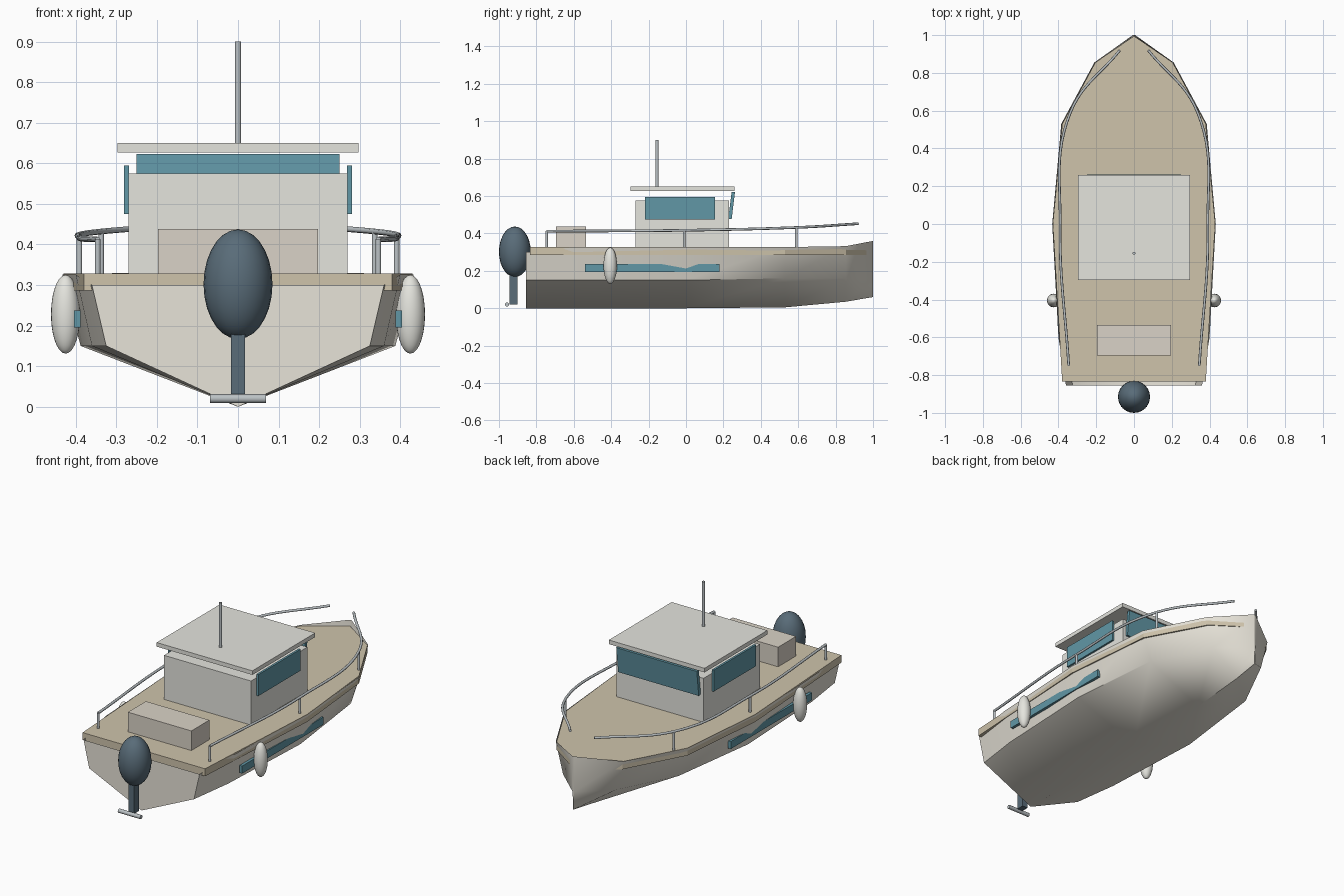
import bpy, bmesh, math
from mathutils import Vector

if "Cube" in bpy.data.objects:
    bpy.data.objects.remove(bpy.data.objects["Cube"])


def mat(name, r, g, b):
    m = bpy.data.materials.new(name)
    m.diffuse_color = (r, g, b, 1)
    m.use_nodes = True
    m.node_tree.nodes["Principled BSDF"].inputs["Base Color"].default_value = m.diffuse_color
    return m


CREAM = mat("cream", .80, .77, .69)
TAN = mat("tan", .62, .55, .41)
WHITE = mat("white", .78, .78, .73)
BEIGE = mat("beige", .70, .65, .57)
TEAL = mat("teal", .12, .31, .38)
NAVY = mat("navy", .10, .15, .19)
STEEL = mat("steel", .5, .54, .56)


def finish(name, m, smooth=None):
    o = bpy.context.object
    o.name = name
    o.data.materials.append(m)
    if smooth:
        bpy.ops.object.shade_smooth_by_angle(angle=math.radians(smooth))
    return o


def box(name, lo, hi, m, rot=(0, 0, 0)):
    lo, hi = Vector(lo), Vector(hi)
    bpy.ops.mesh.primitive_cube_add(size=1, location=(lo + hi) / 2, rotation=rot)
    bpy.context.object.scale = hi - lo
    return finish(name, m)


def ball(name, loc, scale, m):
    bpy.ops.mesh.primitive_uv_sphere_add(segments=24, ring_count=14, radius=1, location=loc)
    bpy.context.object.scale = scale
    return finish(name, m, 40)


def rod(name, a, b, r, m):
    a, b = Vector(a), Vector(b)
    d = b - a
    bpy.ops.mesh.primitive_cylinder_add(vertices=12, radius=r, depth=d.length, location=(a + b) / 2,
                                        rotation=d.to_track_quat('Z', 'Y').to_euler())
    return finish(name, m, 40)


def mesh_object(name, bm, m, smooth=None):
    bmesh.ops.recalc_face_normals(bm, faces=bm.faces)
    me = bpy.data.meshes.new(name)
    bm.to_mesh(me)
    bm.free()
    o = bpy.data.objects.new(name, me)
    bpy.context.collection.objects.link(o)
    bpy.ops.object.select_all(action='DESELECT')
    o.select_set(True)
    bpy.context.view_layer.objects.active = o
    return finish(name, m, smooth)


# hull: stations of y, keel z, chine x, chine z, sheer x, sheer z
stations = [(-.855, 0, .325, .15, .36, .30), (-.6, 0, .36, .15, .40, .326), (0, 0, .388, .15, .433, .326),
            (.53, .005, .33, .16, .385, .327), (.855, .035, .165, .16, .21, .332), (1, .06, .004, .16, .006, .36)]
bm = bmesh.new()
rows = []
for y, kz, cx, cz, sx, sz in stations:
    section = [(-sx, sz), (-cx, cz), (0, kz), (cx, cz), (sx, sz)]
    rows.append([bm.verts.new((x, y, z)) for x, z in section])
for a, b in zip(rows, rows[1:]):
    for i in range(4):
        bm.faces.new((a[i], a[i + 1], b[i + 1], b[i]))
bm.faces.new(rows[0])
bm.faces.new(rows[-1])
mesh_object("hull", bm, CREAM, 50)

# deck slab
half = [(.38, -.835), (.43, 0), (.38, .53), (.205, .855)]
outline = half + [(0, .995)] + [(-x, y) for x, y in reversed(half)]
bm = bmesh.new()
base = bm.faces.new([bm.verts.new((x, y, .286)) for x, y in outline])
top = bmesh.ops.extrude_face_region(bm, geom=[base])
bmesh.ops.translate(bm, vec=(0, 0, .042), verts=[v for v in top['geom'] if isinstance(v, bmesh.types.BMVert)])
if not any(len(f.verts) == len(outline) and f.calc_center_median().z < .29 for f in bm.faces):
    bm.faces.new([v for v in bm.verts if v.co.z < .29])
mesh_object("deck", bm, TAN)

# cabin, roof, windscreen, mast, stern locker
box("cabin", (-.27, -.27, .32), (.27, .23, .575), WHITE)
box("roof", (-.297, -.297, .627), (.297, .26, .65), WHITE)
box("windscreen", (-.25, .235, .477), (.25, .253, .622), TEAL, (math.radians(-7), 0, 0))
rod("mast", (0, -.155, .64), (0, -.155, .90), .008, STEEL)
box("stern_locker", (-.197, -.695, .32), (.197, -.535, .438), BEIGE)

# outboard motor
ball("motor_cowl", (0, -.915, .302), (.085, .085, .135), NAVY)
box("motor_leg", (-.017, -.945, .02), (.017, -.902, .24), NAVY)
rod("propeller", (-.069, -.957, .02), (.069, -.957, .02), .011, STEEL)

# paired side parts
for s, side in ((1, "right"), (-1, "left")):
    box(side + "_window", (s * .275 - .006, -.22, .475), (s * .275 + .006, .155, .595), TEAL)
    box(side + "_stripe", (s * .396 - .008, -.54, .195), (s * .396 + .008, .18, .237), TEAL)
    ball(side + "_fender", (s * .425, -.405, .228), (.036, .036, .097), WHITE)
    # guard rail and posts
    posts = [(.346, -.745, .412), (.391, -.01, .417), (.337, .59, .432)]
    path = posts + [(.075, .92, .452)]
    cu = bpy.data.curves.new(side + "_rail", 'CURVE')
    cu.dimensions = '3D'
    cu.bevel_depth = .007
    cu.bevel_resolution = 2
    cu.use_fill_caps = True
    sp = cu.splines.new('BEZIER')
    sp.bezier_points.add(len(path) - 1)
    for p, (x, y, z) in zip(sp.bezier_points, path):
        p.co = (s * x, y, z)
        p.handle_left_type = p.handle_right_type = 'AUTO'
    cu.materials.append(STEEL)
    bpy.context.collection.objects.link(bpy.data.objects.new(side + "_rail", cu))
    for i, (x, y, z) in enumerate(posts):
        rod(f"{side}_rail_post_{i + 1}", (s * x, y, .315), (s * x, y, z), .007, STEEL)
